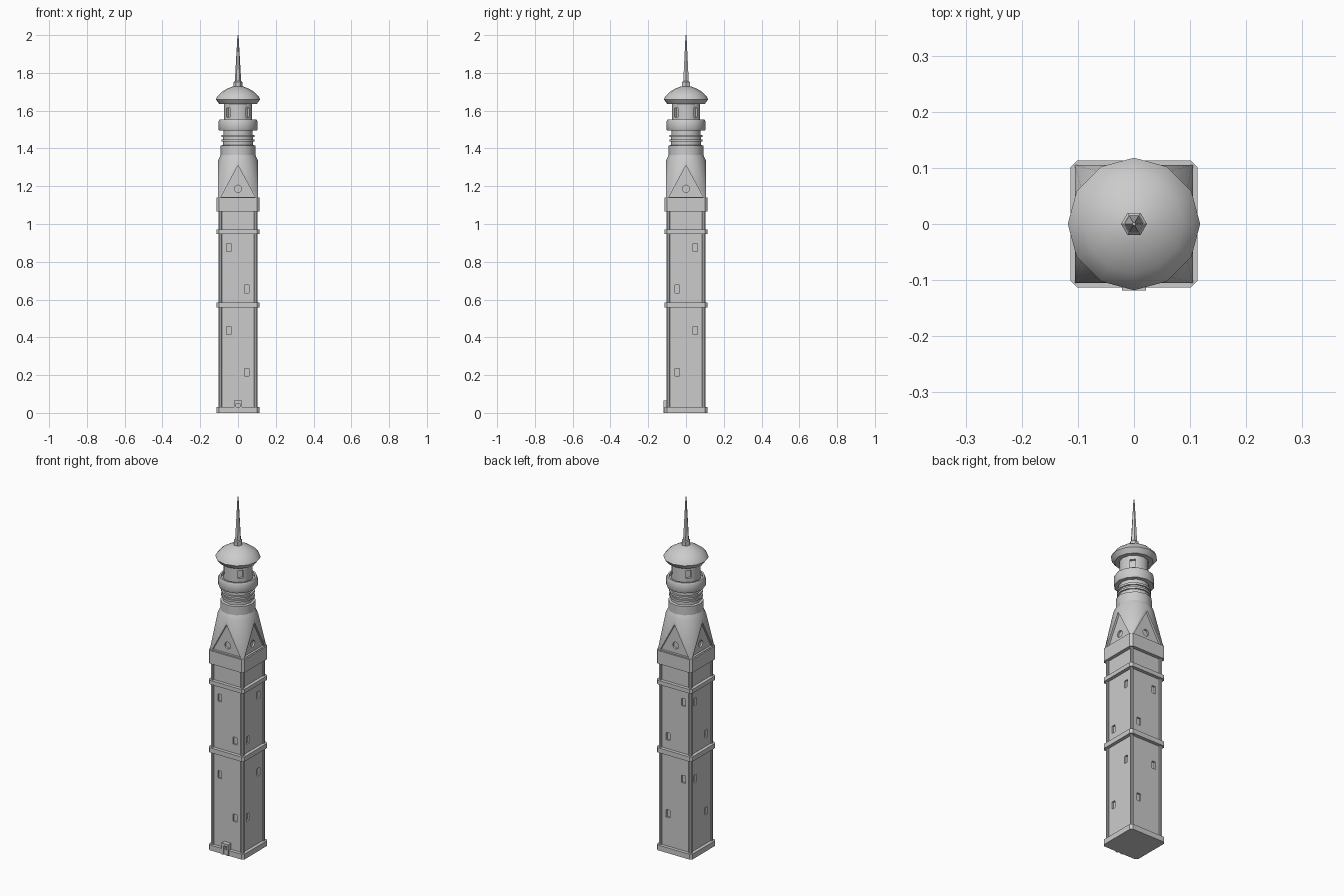
import bpy, bmesh, math
from mathutils import Matrix, Vector

if "Cube" in bpy.data.objects:
    bpy.data.objects.remove(bpy.data.objects["Cube"])


def finish(name, bm, smooth=False):
    bmesh.ops.recalc_face_normals(bm, faces=bm.faces[:])
    me = bpy.data.meshes.new(name)
    bm.to_mesh(me)
    bm.free()
    ob = bpy.data.objects.new(name, me)
    bpy.context.collection.objects.link(ob)
    bpy.ops.object.select_all(action='DESELECT')
    bpy.context.view_layer.objects.active = ob
    ob.select_set(True)
    if smooth:
        bpy.ops.object.shade_smooth_by_angle(angle=math.radians(35))
    return ob


def add_box(bm, centre, size, rot=0.0):
    m = Matrix.Rotation(rot, 4, 'Z') @ Matrix.Translation(centre) @ Matrix.Diagonal((*size, 1))
    return bmesh.ops.create_cube(bm, size=1, matrix=m)['verts']


def square(name, half, z0, z1, chamfer=0.0, at=(0, 0)):
    bm = bmesh.new()
    add_box(bm, (*at, (z0 + z1) / 2), (2 * half, 2 * half, z1 - z0))
    if chamfer:
        edges = [e for e in bm.edges if abs(e.verts[0].co.z - e.verts[1].co.z) > 1e-4]
        bmesh.ops.bevel(bm, geom=edges, offset=chamfer, segments=1, affect='EDGES')
    return finish(name, bm)


def lathe(name, profile, sides=12, smooth=True):
    # closed solid of revolution from (radius, z) points
    bm = bmesh.new()
    rings = [[bm.verts.new((r * math.cos(2 * math.pi * i / sides),
                            r * math.sin(2 * math.pi * i / sides), z))
              for i in range(sides)] for r, z in profile]
    for a, b in zip(rings, rings[1:]):
        for i in range(sides):
            j = (i + 1) % sides
            bm.faces.new((a[i], a[j], b[j], b[i]))
    bm.faces.new(rings[0])
    bm.faces.new(rings[-1])
    return finish(name, bm, smooth)


def cut(ob, bm):
    cutter = finish("cutter", bm)
    cutter.hide_render = True
    mod = ob.modifiers.new("cut", 'BOOLEAN')
    mod.operation, mod.solver, mod.object = 'DIFFERENCE', 'EXACT', cutter
    bpy.context.view_layer.objects.active = ob
    bpy.ops.object.modifier_apply(modifier=mod.name)
    bpy.data.objects.remove(cutter)


# shaft with recessed windows, the same on opposite faces
shaft = square("shaft", 0.094, 0.01, 1.10)
bm = bmesh.new()
for i, z in enumerate((0.875, 0.655, 0.437, 0.215)):
    x = -0.05 if i % 2 == 0 else 0.047
    for side in (-1, 1):
        add_box(bm, (x, side * 0.094, z), (0.024, 0.02, 0.042))
        add_box(bm, (side * 0.094, -x, z), (0.02, 0.024, 0.042))
cut(shaft, bm)

# corner pilasters
for sx in (-1, 1):
    for sy in (-1, 1):
        square("corner_pilaster", 0.0085, 0.01, 1.10, 0.004, (sx * 0.094, sy * 0.094))

# plinth, string courses and cornice
for name, z0, z1 in (("plinth", 0, 0.03), ("lower_band", 0.558, 0.585),
                     ("upper_band", 0.947, 0.97), ("cornice", 1.065, 1.14)):
    square(name, 0.113, z0, z1, 0.012)

# door frame
bm = bmesh.new()
for s in (-1, 1):
    add_box(bm, (s * 0.0155, -0.105, 0.0325), (0.011, 0.027, 0.065))
add_box(bm, (0, -0.105, 0.058), (0.02, 0.027, 0.014))
finish("door_frame", bm)

# gabled roof blending from square to twelve sides
bm = bmesh.new()
for sx in (-1, 1):
    for sy in (-1, 1):
        bm.verts.new((sx * 0.105, sy * 0.105, 1.14))
for r, z in ((0.105, 1.338), (0.09, 1.37)):
    for i in range(12):
        a = math.pi * i / 6
        bm.verts.new((r * math.cos(a), r * math.sin(a), z))
bmesh.ops.convex_hull(bm, input=bm.verts[:])
roof = finish("gabled_roof", bm)

# recessed gable walls, then round windows
bm = bmesh.new()
for k in range(4):
    rot = Matrix.Rotation(k * math.pi / 2, 3, 'Z')
    a, b = [[bm.verts.new(rot @ Vector((x, y, z)))
             for x, z in ((-0.09, 1.143), (0.09, 1.143), (0, 1.31))] for y in (-0.12, -0.093)]
    bm.faces.new(a)
    bm.faces.new(b)
    for i in range(3):
        j = (i + 1) % 3
        bm.faces.new((a[i], a[j], b[j], b[i]))
cut(roof, bm)
bm = bmesh.new()
for k in range(4):
    m = (Matrix.Rotation(k * math.pi / 2, 4, 'Z') @ Matrix.Translation((0, -0.093, 1.187))
         @ Matrix.Rotation(math.pi / 2, 4, 'X'))
    bmesh.ops.create_cone(bm, cap_ends=True, segments=12, radius1=0.019, radius2=0.019,
                          depth=0.02, matrix=m)
cut(roof, bm)
bpy.ops.object.select_all(action='DESELECT')
roof.select_set(True)
bpy.ops.object.shade_smooth_by_angle(angle=math.radians(35))

# ringed drum above the roof
lathe("drum", [(0.092, 1.36), (0.092, 1.415), (0.08, 1.418), (0.08, 1.437), (0.088, 1.437),
               (0.088, 1.448), (0.08, 1.448), (0.08, 1.46), (0.088, 1.46), (0.088, 1.471),
               (0.078, 1.471), (0.078, 1.51)])

# gallery with parapet
lathe("gallery", [(0.078, 1.495), (0.1, 1.495), (0.103, 1.50), (0.103, 1.542), (0.098, 1.552),
                  (0.088, 1.552), (0.088, 1.535), (0.07, 1.535)])

# lantern room with diagonal windows
lantern = lathe("lantern_room", [(0.075, 1.52), (0.075, 1.65)])
bm = bmesh.new()
for k in range(4):
    add_box(bm, (0.073, 0, 1.59), (0.03, 0.028, 0.046), math.pi / 4 + k * math.pi / 2)
cut(lantern, bm)

# dome
lathe("dome", [(0.07, 1.635), (0.099, 1.635), (0.118, 1.66), (0.108, 1.678), (0.088, 1.698),
               (0.06, 1.715), (0.03, 1.727), (0.01, 1.73)])

# hexagonal finial and spire
lathe("finial_base", [(0.023, 1.715), (0.023, 1.752), (0.018, 1.757)], 6, False)
lathe("spire", [(0.017, 1.75), (0.003, 2.0)], 6, False)
